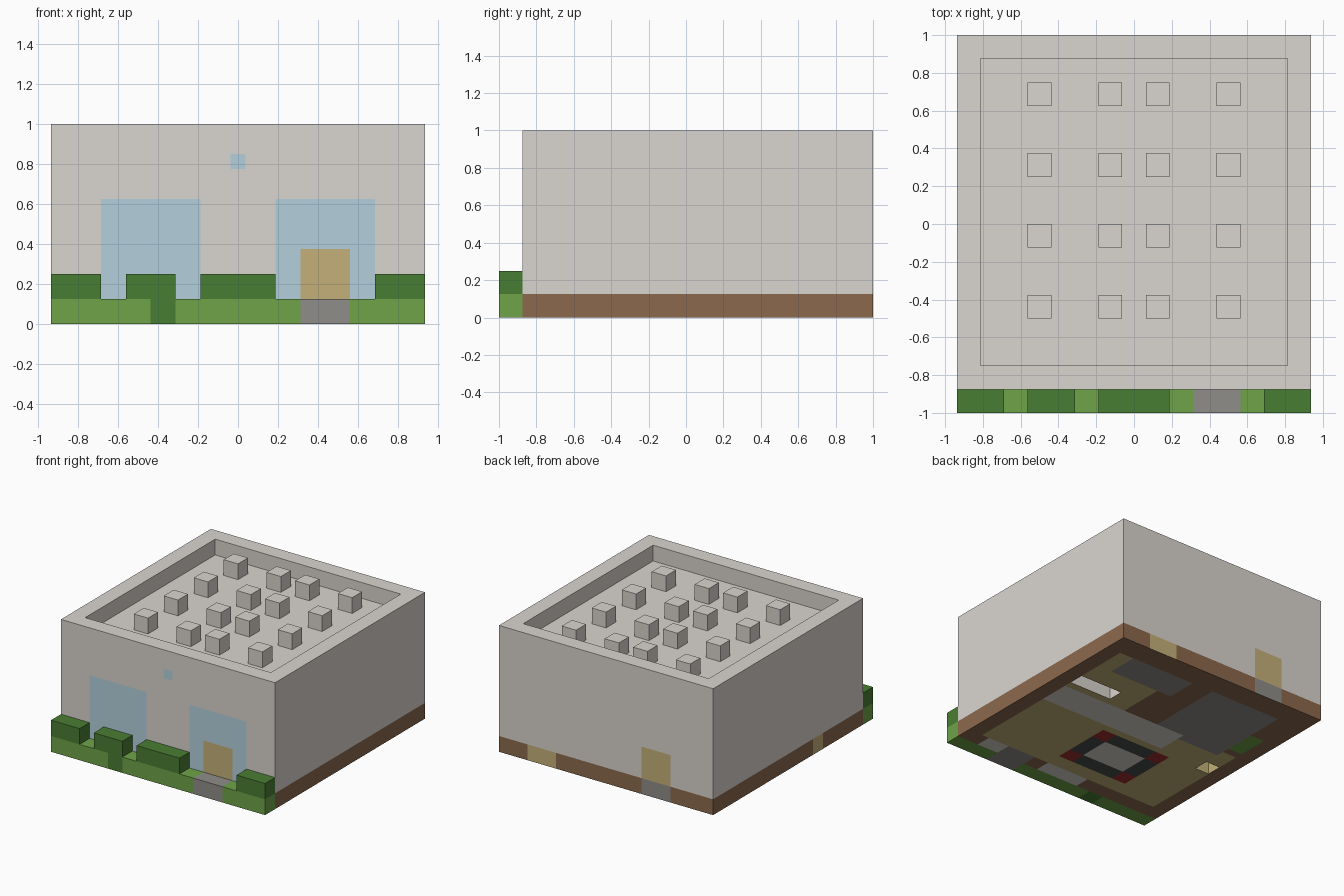
import bpy
import bmesh
from mathutils import Vector

UNIT = 1 / 16  # all sizes below are in blocks of this size

cube = bpy.data.objects.get("Cube")
if cube:
    bpy.data.objects.remove(cube, do_unlink=True)


def material(name, code):
    def linear(c):
        return c / 12.92 if c <= 0.04045 else ((c + 0.055) / 1.055) ** 2.4
    rgb = [linear(c / 255) for c in bytes.fromhex(code)]
    mat = bpy.data.materials.new(name)
    mat.use_nodes = True
    mat.diffuse_color = (*rgb, 1)
    node = next(n for n in mat.node_tree.nodes if n.type == "BSDF_PRINCIPLED")
    node.inputs["Base Color"].default_value = (*rgb, 1)
    return mat


PLASTER = material("plaster", "dad5cf")
GLASS = material("pale_blue_glass", "b4d0dc")
TAN = material("tan_wood", "c3b079")
BROWN = material("brown_wood", "8c694d")
GRASS = material("grass", "6ea348")
HEDGE = material("hedge_green", "497d33")
STONE = material("stone", "908d88")
BLACK = material("charcoal", "484b4c")
RED = material("dark_red", "a02c2c")

# Facing directions: axis and sign
RIGHT = (0, -1)
BACK, FRONT = (1, 1), (1, -1)
TOP, BOTTOM = (2, 1), (2, -1)


def box(name, lo, hi, mat):
    lo, hi = Vector(lo) * UNIT, Vector(hi) * UNIT
    bm = bmesh.new()
    bmesh.ops.create_cube(bm, size=1)
    for v in bm.verts:
        v.co = (lo + hi) / 2 + v.co * (hi - lo)
    mesh = bpy.data.meshes.new(name)
    bm.to_mesh(mesh)
    bm.free()
    mesh.materials.append(mat)
    obj = bpy.data.objects.new(name, mesh)
    bpy.context.collection.objects.link(obj)
    return obj


def slot(obj, mat):
    if mat.name not in obj.data.materials:
        obj.data.materials.append(mat)
    return obj.data.materials.find(mat.name)


def cut_faces(bm, facing, rect):
    """Cut a rectangle into one side and return the faces inside it."""
    axis, sign = facing
    sides = [i for i in range(3) if i != axis]
    lo, hi = [[c * UNIT for c in part] for part in (rect[:2], rect[2:])]
    for i, a, b in zip(sides, lo, hi):
        normal = Vector((0, 0, 0))
        normal[i] = 1
        for place in (a, b):
            bmesh.ops.bisect_plane(bm, geom=bm.verts[:] + bm.edges[:] + bm.faces[:],
                                   dist=1e-5, plane_co=normal * place, plane_no=normal)
    bm.normal_update()
    return [f for f in bm.faces if f.normal[axis] * sign > 0.9 and
            all(a < f.calc_center_median()[i] < b for i, a, b in zip(sides, lo, hi))]


def paint(obj, facing, mat, *rects):
    index = slot(obj, mat)
    bm = bmesh.new()
    bm.from_mesh(obj.data)
    for rect in rects:
        for f in cut_faces(bm, facing, rect):
            f.material_index = index
    bm.to_mesh(obj.data)
    bm.free()


def recess(obj, facing, mat, rect, depth):
    index = slot(obj, mat)
    bm = bmesh.new()
    bm.from_mesh(obj.data)
    faces = cut_faces(bm, facing, rect)
    shift = faces[0].normal * (-depth * UNIT)
    new = bmesh.ops.extrude_face_region(bm, geom=faces)["geom"]
    verts = [g for g in new if isinstance(g, bmesh.types.BMVert)]
    bmesh.ops.translate(bm, vec=shift, verts=verts)
    for f in {f for v in verts for f in v.link_faces}:
        f.material_index = index
    # Open the mouth of the recess
    bmesh.ops.delete(bm, geom=[f for f in faces if f.is_valid], context="FACES")
    bmesh.ops.recalc_face_normals(bm, faces=bm.faces[:])
    bm.to_mesh(obj.data)
    bm.free()


# Walls with sunken roof, windows and doors
walls = box("walls", (-15, -14, 2), (15, 16, 16), PLASTER)
paint(walls, FRONT, GLASS, (-11, 2, -3, 10), (3, 2, 11, 10), (-0.6, 12.4, 0.6, 13.6))
paint(walls, FRONT, TAN, (5, 2, 9, 6))
paint(walls, BACK, TAN, (-9, 2, -5, 6))
recess(walls, TOP, PLASTER, (-13, -12, 13, 14), 2)

# Roof blocks
for x in (-9, -3, 1, 7):
    for y in (-8, -2, 4, 10):
        box("roof_block", (x, y, 14), (x + 2, y + 2, 16), PLASTER)

# Base course with its back and side patches
base = box("base", (-15, -14, 0), (15, 16, 2), BROWN)
paint(base, BACK, TAN, (7, 0, 11, 2))
paint(base, BACK, STONE, (-9, 0, -5, 2))
paint(base, RIGHT, TAN, (-6, 0, -4, 2))

# Room floors seen on the underside
paint(base, BOTTOM, TAN, (-13, -12, 13, 3), (4, 3, 13, 13))
paint(base, BOTTOM, STONE, (2, 9, 11, 13), (-11, 2, -1, 13), (5, -14, 9, -12))
paint(base, BOTTOM, GRASS, (-13, 4, -11, 8))
paint(base, BOTTOM, PLASTER, (-5, -1, 13, 3), (9, -14, 12, -12), (-3, -14, 3, -12))

# Rug with red corners
paint(base, BOTTOM, BLACK, (-7, -10, 3, -2))
paint(base, BOTTOM, RED, *[(x, y, x + 2, y + 2) for x in (-7, 1) for y in (-10, -4)])
paint(base, BOTTOM, PLASTER, (-5, -8, 1, -4))

# Pits in the underside
recess(base, BOTTOM, PLASTER, (7, 4, 13, 6), 1.75)
recess(base, BOTTOM, TAN, (-13, -2, -11, 0), 1.75)

# Lawn strip with the stone doorstep
lawn = box("lawn", (-15, -16, 0), (15, -14, 2), GRASS)
paint(lawn, FRONT, HEDGE, (-7, 0, -5, 2))
paint(lawn, BOTTOM, HEDGE, (-7, -16, -5, -14))
paint(lawn, FRONT, STONE, (5, 0, 9, 2))
for facing in (TOP, BOTTOM):
    paint(lawn, facing, STONE, (5, -16, 9, -14))

# Hedges
for start, end in ((-15, -11), (-9, -5), (-3, 3), (11, 15)):
    box("hedge", (start, -16, 2), (end, -14, 4), HEDGE)
